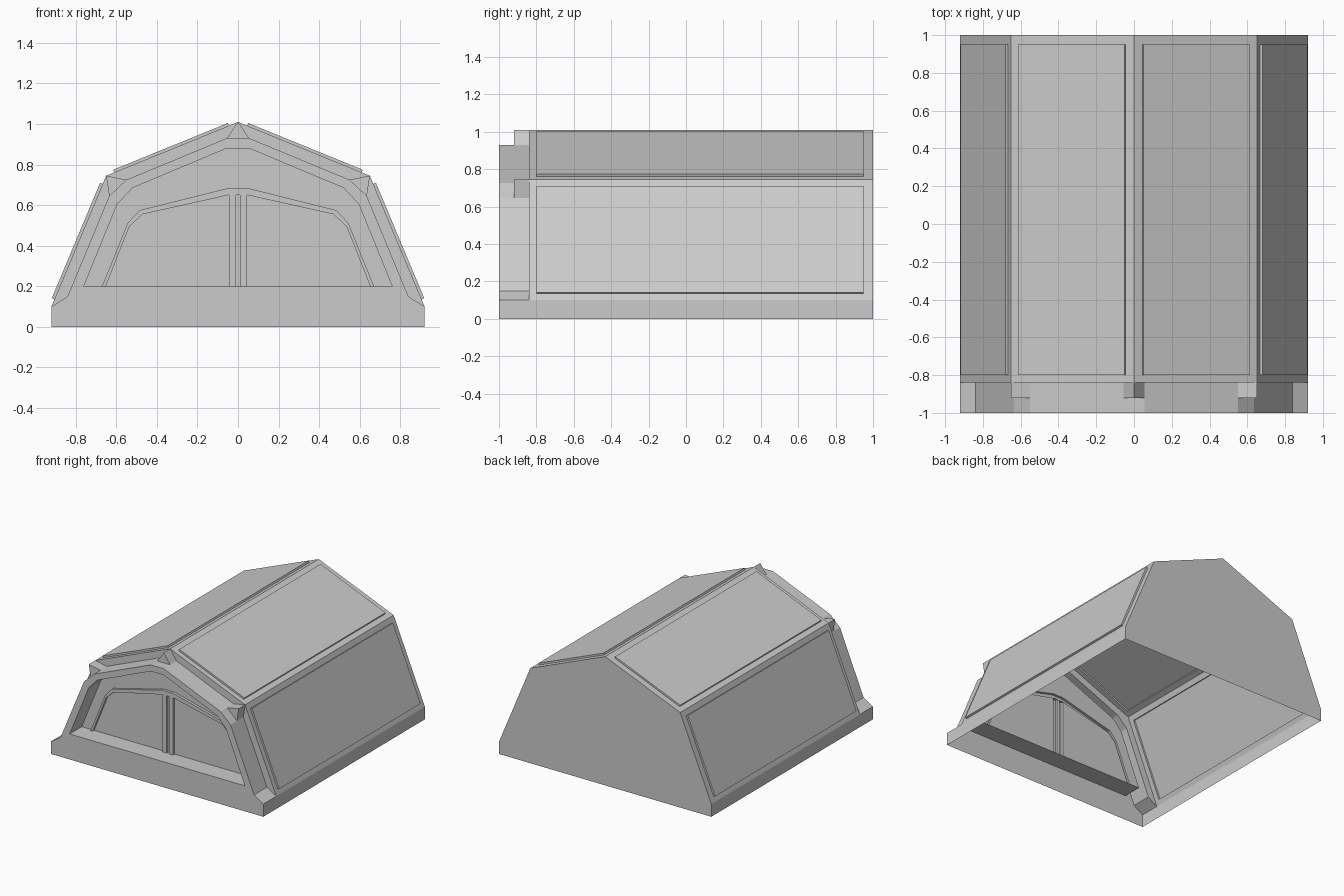
import bpy, bmesh
from mathutils import Vector

if "Cube" in bpy.data.objects:
    bpy.data.objects.remove(bpy.data.objects["Cube"])


def make(name, faces):
    """Right half from face point lists, outward-facing, mirrored to the left."""
    bm = bmesh.new()
    for f in faces:
        pts = [p for i, p in enumerate(f) if (Vector(p) - Vector(f[i - 1])).length > 1e-5]
        if len(pts) > 2:
            bm.faces.new([bm.verts.new(p) for p in pts])
    bmesh.ops.remove_doubles(bm, verts=bm.verts, dist=1e-4)
    bmesh.ops.recalc_face_normals(bm, faces=bm.faces)
    inside = Vector((0, 0.1, 0.3))
    if sum(f.calc_area() * f.normal.dot(f.calc_center_median() - inside) for f in bm.faces) < 0:
        bmesh.ops.reverse_faces(bm, faces=bm.faces)
    me = bpy.data.meshes.new(name)
    bm.to_mesh(me)
    bm.free()
    ob = bpy.data.objects.new(name, me)
    bpy.context.collection.objects.link(ob)
    ob.modifiers.new("mirror", 'MIRROR')
    return ob


def at(profile, y):
    return [(x, y, z) for x, z in profile]


def loft(*rings):
    return [[a[i], a[i + 1], b[i + 1], b[i]]
            for a, b in zip(rings, rings[1:]) for i in range(len(a) - 1)]


def panelled(low, high, p0, p1, raise_by=0.014):
    """Sloping sheet between two profile points with a raised panel."""
    d = Vector((high[0] - low[0], 0, high[1] - low[1])).normalized()
    n = Vector((d.z, 0, -d.x)) * raise_by

    def rect(a, b, y0, y1, off=Vector()):
        r = [Vector((a[0], y0, a[1])), Vector((b[0], y0, b[1])),
             Vector((b[0], y1, b[1])), Vector((a[0], y1, a[1]))]
        return [tuple(v + off) for v in r]
    lerp = lambda t: (low[0] + (high[0] - low[0]) * t, low[1] + (high[1] - low[1]) * t)
    outer = rect(low, high, STEP, 1)
    base = rect(lerp(p0), lerp(p1), -0.80, 0.95)
    top = rect(lerp(p0), lerp(p1), -0.80, 0.95, n)
    return loft(*[r + r[:1] for r in (outer, base, top)]) + [top]


STEP, WALL, FRAME = -0.84, -0.85, -0.87

# Half profiles (x, z), from the sill up to the centre line
EAVE, KNEE, RIDGE = (0.92, 0.10), (0.65, 0.745), (0, 1.01)
roof = [EAVE, KNEE, KNEE, RIDGE, RIDGE]
arch = [(0.84, 0.15), (0.635, 0.645), (0.55, 0.725), (0.055, 0.93), (0, 0.93)]
recess = [(0.76, 0.20), (0.595, 0.605), (0.52, 0.685), (0.055, 0.88), (0, 0.88)]
win_out = [(0.67, 0.20), (0.545, 0.51), (0.485, 0.575), (0.045, 0.685), (0, 0.685)]
win_in = [(0.652, 0.20), (0.535, 0.495), (0.47, 0.555), (0.045, 0.65), (0, 0.65)]

# Roof and side sheets with raised panels
make("side_slope", panelled(EAVE, KNEE, 0.055, 0.938))
make("roof_slope", panelled(KNEE, RIDGE, 0.062, 0.93))

# Flat back wall
make("back_wall", [at([(0, 0), (0.92, 0), EAVE, KNEE, RIDGE], 1)])

# Plinth: side walls, front face, sloped shoulder and window sill
make("plinth", [
    [(0.92, -1, 0), (0.92, 1, 0), (0.92, 1, 0.1), (0.92, STEP, 0.1), (0.92, -1, 0.1)],
    at([(0, 0), (0.92, 0), EAVE, arch[0], recess[0], (0, 0.2)], -1),
    [(0.92, -1, 0.1), (0.92, STEP, 0.1), (0.84, STEP, 0.15), (0.84, -1, 0.15)],
    [(0, -1, 0.2), (0.76, -1, 0.2), (0.76, WALL, 0.2), (0, WALL, 0.2)],
])

# Front arch: step behind, outer band, front rim, inner reveal, window wall
make("front_arch", loft(at(roof, STEP), at(arch, STEP), at(arch, -1),
                        at(recess, -1), at(recess, WALL), at(win_out, WALL)))

# Raised window frame with a stile either side of the centre gap
stile = [[(x, y, 0.2), (x, y, 0.65)] for x, y in
         ((0.045, WALL), (0.045, FRAME), (0.01, FRAME), (0.01, WALL), (0, WALL))]
make("window_frame", loft(at(win_out, WALL), at(win_out, FRAME),
                          at(win_in, FRAME), at(win_in, WALL)) + loft(*stile))
make("window_pane", [at(win_in[:4] + [(0.045, 0.2)], WALL)])


# Wedge blocks at the knee and ridge
def wedge(tri, cap_sides):
    a, b = at(tri, -0.92), at(tri, STEP)
    return [a] + [[a[i], a[(i + 1) % 3], b[(i + 1) % 3], b[i]] for i in cap_sides]


make("knee_block", wedge([arch[1], KNEE, arch[2]], (0, 1, 2)))
make("ridge_block", wedge([arch[3], RIDGE, arch[4]], (0,)))
